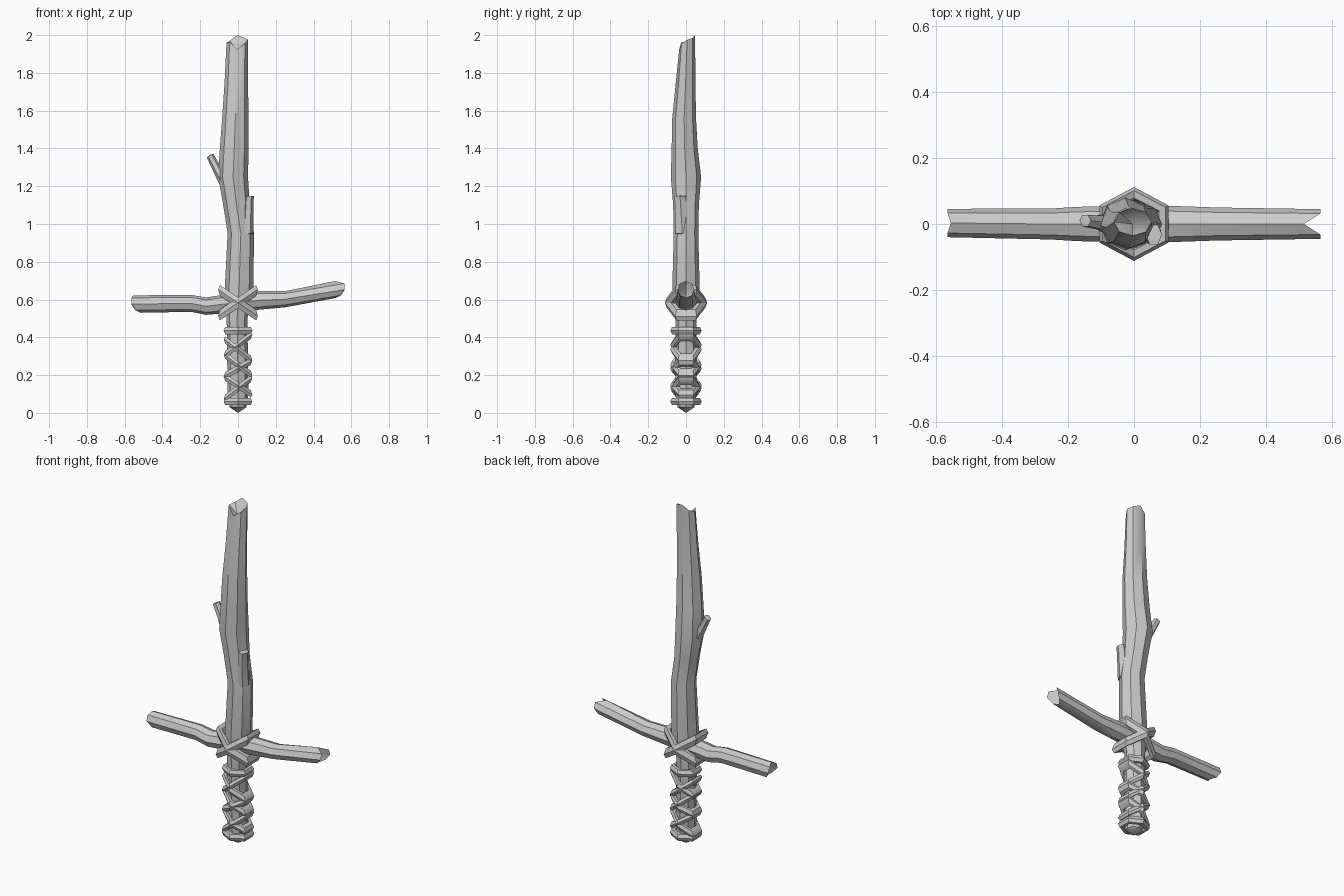
import bpy, bmesh
from math import cos, sin, pi, radians
from mathutils import Vector as V

if "Cube" in bpy.data.objects:
    bpy.data.objects.remove(bpy.data.objects["Cube"])

X, Y, Z = V((1, 0, 0)), V((0, 1, 0)), V((0, 0, 1))


def ring(c, u, v, ru, rv, n=8, phase=0.0):
    return [V(c) + u * ru * cos(2 * pi * i / n + phase) + v * rv * sin(2 * pi * i / n + phase)
            for i in range(n)]


def skin(name, rings, start=None, end=None, closed=False, angle=38):
    """Bridge a list of rings; start / end are cap centre points."""
    bm = bmesh.new()
    vs = [[bm.verts.new(p) for p in r] for r in rings]
    n = len(vs[0])
    pairs = list(zip(vs, vs[1:])) + ([(vs[-1], vs[0])] if closed else [])
    for a, b in pairs:
        for i in range(n):
            j = (i + 1) % n
            bm.faces.new((a[i], a[j], b[j], b[i]))
    for tip, loop in ((start, vs[0]), (end, vs[-1])):
        if tip is not None:
            c = bm.verts.new(tip)
            for i in range(n):
                bm.faces.new((loop[i], loop[(i + 1) % n], c))
    bmesh.ops.recalc_face_normals(bm, faces=bm.faces[:])
    me = bpy.data.meshes.new(name)
    bm.to_mesh(me)
    bm.free()
    me.shade_smooth()
    me.set_sharp_from_angle(angle=radians(angle))
    ob = bpy.data.objects.new(name, me)
    bpy.context.collection.objects.link(ob)
    return ob


def band(name, z, slope, rx, ry, thick, height):
    """Hexagonal cord loop around the stick, tilted along x."""
    rings = []
    for k in range(6):
        a = k * pi / 3 + pi / 2
        d = V((cos(a) * (rx - thick) / cos(pi / 6), sin(a) * (ry - thick), 0))
        d.z = z + slope * d.x
        out = V((cos(a), sin(a), slope * cos(a)))
        rings.append(ring(d, out, Z, thick, height, 6))
    return skin(name, rings, closed=True)


# Main stick: grip, bent blade and splintered tip (z, cx, cy, rx, ry)
stick = [(0.03, 0, 0, .045, .045), (0.10, 0, 0, .055, .055), (0.5, -.005, 0, .055, .055),
         (0.64, .005, 0, .076, .073), (0.95, .015, 0, .07, .065), (1.1, -.008, 0, .07, .068),
         (1.25, -.026, 0, .079, .08), (1.4, -.02, -.007, .076, .069),
         (1.56, -.014, -.01, .07, .063), (1.75, -.009, -.002, .062, .052)]
rings = [ring((cx, cy, z), X, Y, rx, ry) for z, cx, cy, rx, ry in stick]
tip = ring((-.004, .006, 0), X, Y, .057, .042)
for p, z in zip(tip, (1.975, 1.985, 2.0, 1.97, 1.96, 1.965, 1.925, 1.955)):
    p.z = z
skin("blade_and_grip", rings + [tip], (0, 0, 0), (-.005, .0, 1.92))

# Crossguard branch with broken ends (x, cz, rz, ry)
guard = [(-.25, .58, .045, .047), (-.17, .565, .046, .052), (0, .585, .052, .056),
         (.11, .596, .05, .055), (.25, .602, .043, .05)]
rings = [ring((x, 0, cz), Y, Z, ry, rz) for x, cz, rz, ry in guard]
left = ring((-.545, .003, .576), Y, Z, .043, .046)
right = ring((.545, 0, .653), Y, Z, .045, .045)
for i, d in enumerate((.02, .02, .01, .02, .02, -.01, -.03, .0)):
    left[i].x -= d
    right[i].x += d if i not in (2, 6) else -.03
skin("crossguard", [left] + rings + [right], (-.52, 0, .575), (.5, 0, .645))

# Side twig on the left and peeled splinter on the right
axis = V((-.07, 0, .12)).normalized()
u = Y.cross(axis)
skin("twig", [ring(c, u, Y, r, r, 6) for c, r in
              (((-.07, .0, 1.23), .035), ((-.105, .005, 1.28), .024), ((-.148, .01, 1.362), .02))],
     (-.07, 0, 1.22), (-.150, .01, 1.365))
skin("splinter", [ring((.05, -.02, .95), X, Y, .032, .04, 6),
                  ring((.056, -.03, 1.12), X, Y, .025, .034, 6),
                  ring((.06, -.032, 1.147), X, Y, .025, .034, 6)],
     (.05, -.02, .94), (.055, -.03, 1.15))

# Crossed lashing over the guard
for s in (-1, 1):
    band("guard_lashing", .583, s * .68, .108, .112, .022, .033)

# Grip cord wraps (z, slope)
wraps = [(.435, 0), (.36, .75), (.335, -.75), (.255, -.75), (.235, .55), (.145, -.65),
         (.13, .75), (.06, 0)]
for z, slope in wraps:
    band("grip_wrap", z, slope, .078, .083, .018, .022)
